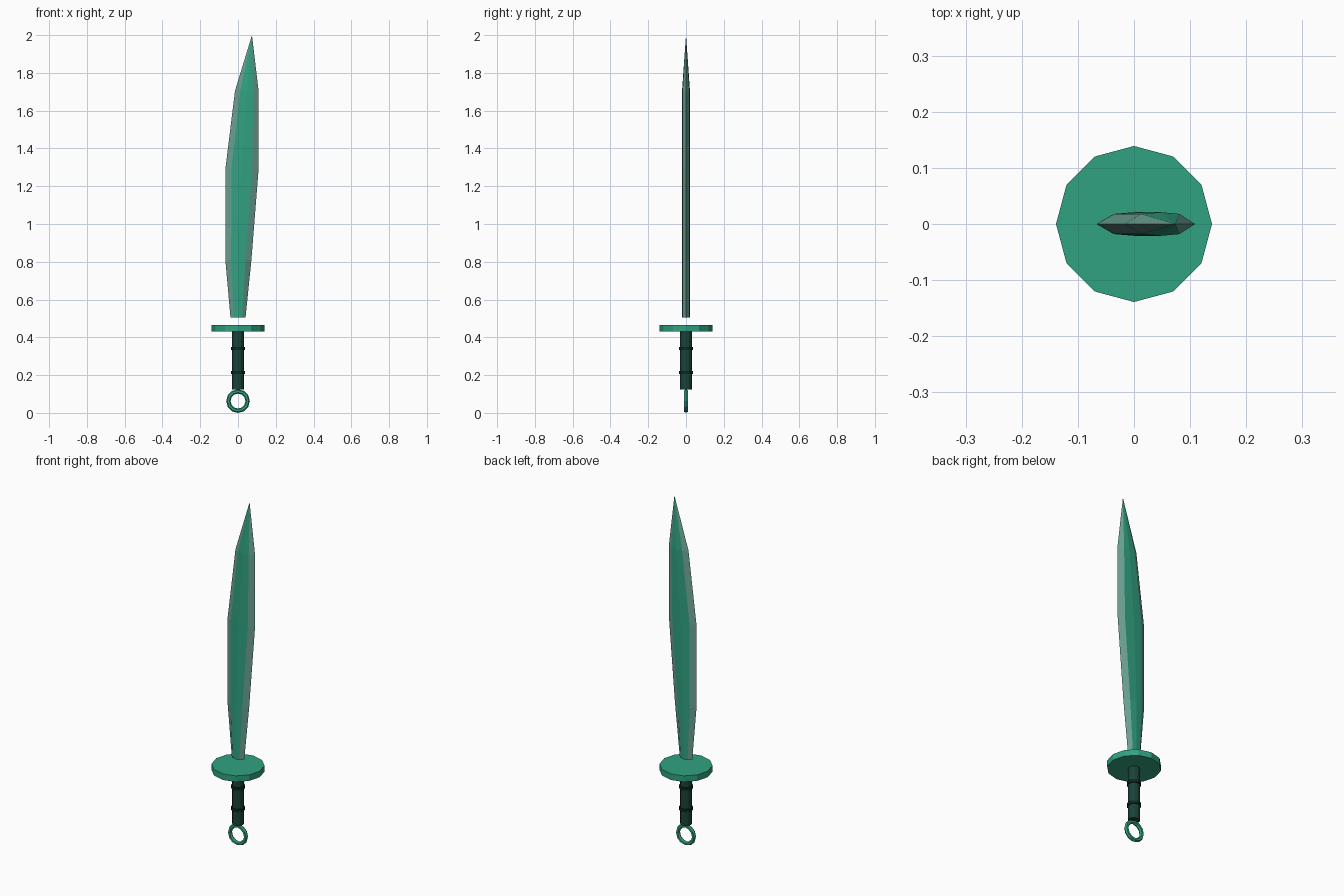
import bpy, bmesh, math

if "Cube" in bpy.data.objects:
    bpy.data.objects.remove(bpy.data.objects["Cube"])


def material(name, rgb):
    m = bpy.data.materials.new(name)
    m.diffuse_color = (*rgb, 1)
    m.use_nodes = True
    m.node_tree.nodes["Principled BSDF"].inputs["Base Color"].default_value = m.diffuse_color
    return m


jade = material("jade", (0.03, 0.36, 0.22))
edge_tone = material("honed_edge", (0.15, 0.36, 0.29))
dark = material("dark_wrap", (0.01, 0.055, 0.04))
black = material("dark_band", (0.004, 0.02, 0.015))


def cylinder(name, radius, z0, z1, mat, sides=12):
    bpy.ops.mesh.primitive_cylinder_add(vertices=sides, radius=radius, depth=z1 - z0,
                                        location=(0, 0, (z0 + z1) / 2))
    ob = bpy.context.object
    ob.name = name
    ob.data.materials.append(mat)
    return ob


# Ring pommel
bpy.ops.mesh.primitive_torus_add(major_radius=0.051, minor_radius=0.0115, major_segments=12,
                                 minor_segments=6, location=(0, 0, 0.0625),
                                 rotation=(math.pi / 2, 0, 0))
ring = bpy.context.object
ring.name = "ring_pommel"
ring.data.materials.append(jade)

# Grip with two raised bands, and the disc guard
cylinder("grip", 0.031, 0.125, 0.435, dark)
for i, z in enumerate((0.215, 0.34)):
    cylinder(f"grip_band_{i + 1}", 0.037, z - 0.008, z + 0.008, black)
cylinder("disc_guard", 0.139, 0.43, 0.465, jade)

# Blade: stations of (z, left edge, left bevel, ridge, right bevel, right edge)
stations = [
    (0.505, -0.040, -0.022, 0.000, 0.022, 0.040),
    (0.810, -0.067, -0.036, 0.000, 0.040, 0.071),
    (1.290, -0.067, -0.035, 0.018, 0.075, 0.109),
    (1.705, -0.016, 0.012, 0.048, 0.081, 0.109),
]
bm = bmesh.new()
rings = []
for z, le, lb, mid, rb, re in stations:
    section = [(le, 0), (lb, -0.018), (mid, -0.021), (rb, -0.018),
               (re, 0), (rb, 0.018), (mid, 0.021), (lb, 0.018)]
    rings.append([bm.verts.new((x, y, z)) for x, y in section])
tip = bm.verts.new((0.074, 0, 2.0))
for k, low in enumerate(rings):
    for i in range(8):
        j = (i + 1) % 8
        if k + 1 < len(rings):
            face = bm.faces.new((low[i], low[j], rings[k + 1][j], rings[k + 1][i]))
        else:
            face = bm.faces.new((low[i], low[j], tip))
        face.material_index = 1 if i in (0, 3, 4, 7) else 0
bm.faces.new(rings[0])
bmesh.ops.recalc_face_normals(bm, faces=bm.faces)
mesh = bpy.data.meshes.new("blade")
bm.to_mesh(mesh)
bm.free()
mesh.materials.append(jade)
mesh.materials.append(edge_tone)
bpy.context.collection.objects.link(bpy.data.objects.new("blade", mesh))
